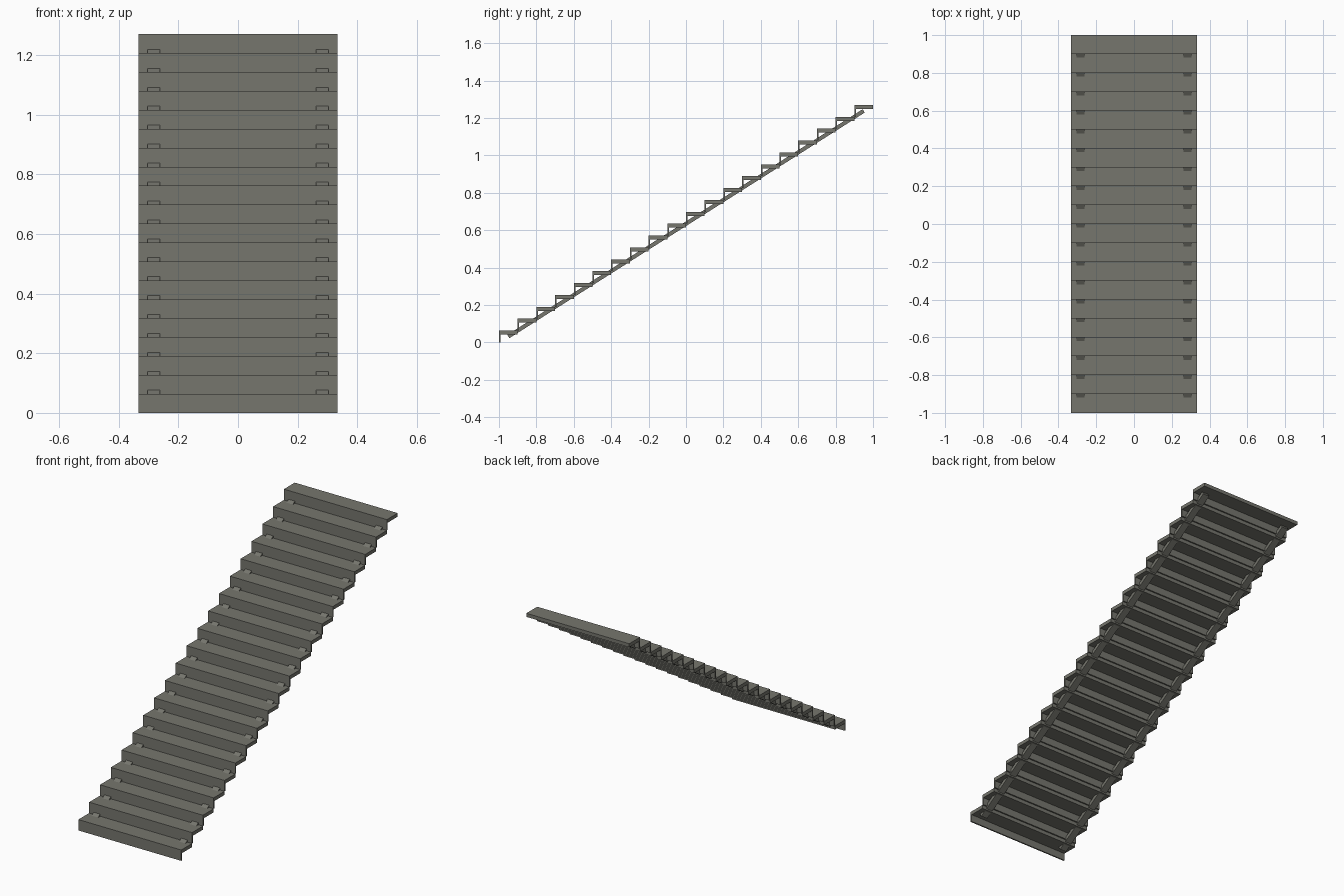
import bpy, math

if "Cube" in bpy.data.objects:
    bpy.data.objects.remove(bpy.data.objects["Cube"])

STEPS, RUN, RISE, WIDTH = 20, 0.1, 0.0635, 0.666
TREAD_T, RISER_T = 0.021, 0.008

mat = bpy.data.materials.new("weathered grey")
mat.diffuse_color = (0.18, 0.18, 0.155, 1)
mat.use_nodes = True
mat.node_tree.nodes["Principled BSDF"].inputs["Base Color"].default_value = mat.diffuse_color


def box(name, size, loc, tilt=0.0):
    bpy.ops.mesh.primitive_cube_add(size=1, location=loc)
    ob = bpy.context.object
    ob.name = name
    ob.scale = size
    bpy.ops.object.transform_apply(location=False, rotation=False, scale=True)
    ob.rotation_euler.x = tilt
    ob.data.materials.append(mat)
    return ob


# Repeated treads and the thin risers below their front edges
for i in range(STEPS):
    y0, top = -1 + i * RUN, (i + 1) * RISE
    box(f"tread_{i + 1}", (WIDTH, RUN, TREAD_T),
        (0, y0 + RUN / 2, top - TREAD_T / 2))
    h = RISE - TREAD_T
    box(f"riser_{i + 1}", (WIDTH, RISER_T, h),
        (0, y0 + RISER_T / 2, top - TREAD_T - h / 2))

# Two sloping stringers carrying the flight
slope = math.atan2(RISE, RUN)
length = (STEPS - 1) * math.hypot(RUN, RISE)
for side, x in (("left", -0.283), ("right", 0.283)):
    box(f"stringer_{side}", (0.042, length, 0.021),
        (0, 0, 0), slope).location = (x, 0, STEPS * RISE / 2)
